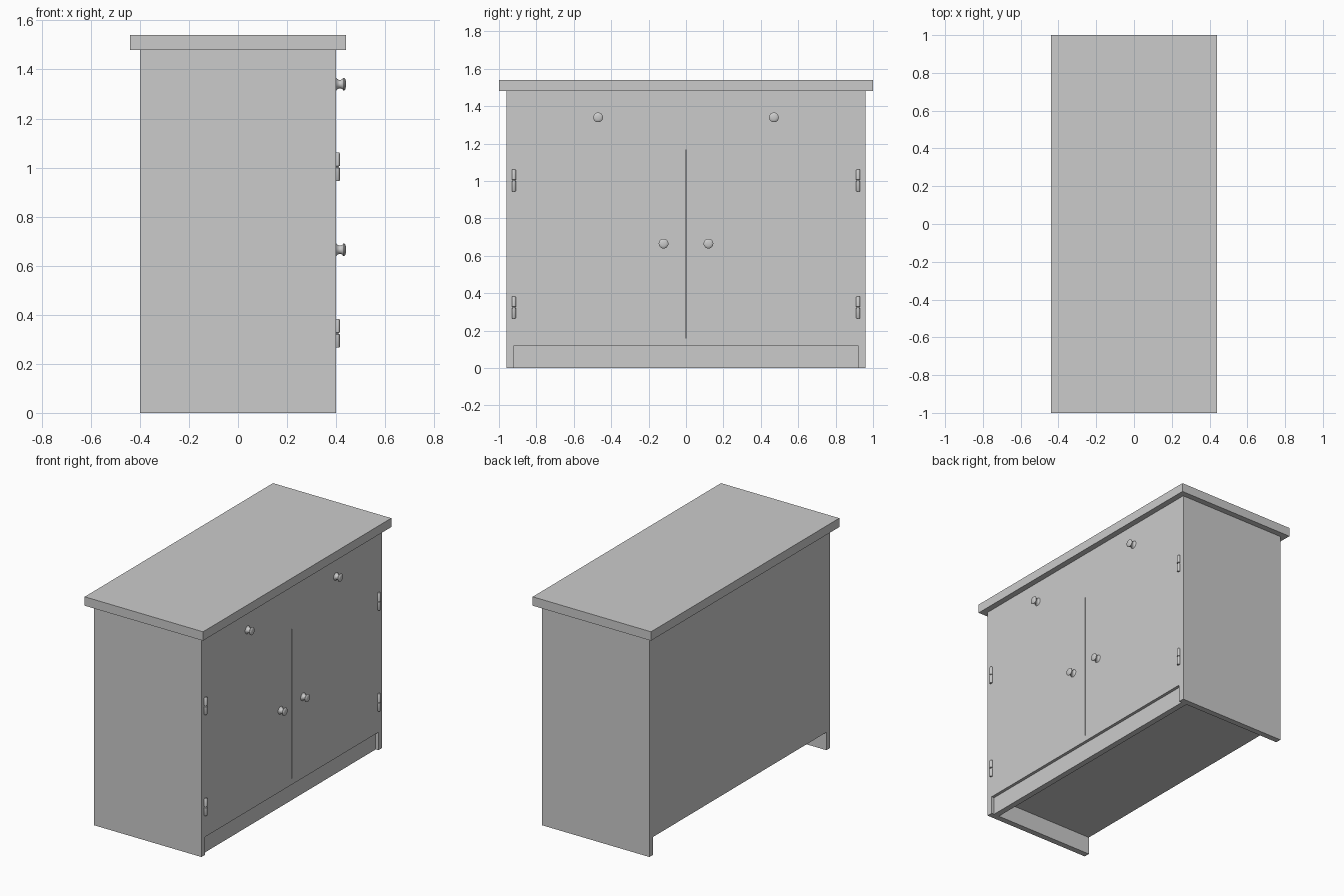
import bpy, bmesh
from math import cos, sin, tau

if "Cube" in bpy.data.objects:
    bpy.data.objects.remove(bpy.data.objects["Cube"])


def box(name, x0, x1, y0, y1, z0, z1):
    me = bpy.data.meshes.new(name)
    bm = bmesh.new()
    bmesh.ops.create_cube(bm, size=1)
    for v in bm.verts:
        v.co = ((x0 + x1) / 2 + v.co.x * (x1 - x0),
                (y0 + y1) / 2 + v.co.y * (y1 - y0),
                (z0 + z1) / 2 + v.co.z * (z1 - z0))
    bm.to_mesh(me)
    bm.free()
    ob = bpy.data.objects.new(name, me)
    bpy.context.collection.objects.link(ob)
    return ob


def lathe(name, profile, origin, axis, n):
    """Turn (radius, height) points around the x or z axis."""
    verts, faces = [], []
    for r, h in profile:
        for i in range(n):
            a, b = r * cos(tau * i / n), r * sin(tau * i / n)
            p = (h, a, b) if axis == 'x' else (a, b, h)
            verts.append([o + c for o, c in zip(origin, p)])
    for k in range(len(profile) - 1):
        for i in range(n):
            j = (i + 1) % n
            faces.append((k * n + i, k * n + j, (k + 1) * n + j, (k + 1) * n + i))
    faces.append(tuple(reversed(range(n))))
    faces.append(tuple(range((len(profile) - 1) * n, len(profile) * n)))
    me = bpy.data.meshes.new(name)
    me.from_pydata(verts, [], faces)
    ob = bpy.data.objects.new(name, me)
    bpy.context.collection.objects.link(ob)
    bpy.ops.object.select_all(action='DESELECT')
    bpy.context.view_layer.objects.active = ob
    ob.select_set(True)
    bpy.ops.object.shade_smooth_by_angle(angle=0.7)
    return ob


F, T = 0.40, 0.04          # front plane and board thickness
W = 0.92                   # inner half width

# Carcass: worktop, back, floor, plinth, front rails
box("worktop", -0.44, 0.44, -1, 1, 1.48, 1.54)
box("back_panel", -F, -F + T, -W, W, 0.12, 1.48)
box("floor_panel", -F + T, F - T, -W, W, 0.12, 0.16)
box("plinth", F - 0.06, F - 0.02, -W, W, 0, 0.12)
box("bottom_rail", F - T, F, -W, W, 0.12, 0.16)
box("middle_rail", F - T, F, -W, W, 1.165, 1.205)
box("top_rail", F - T, F, -W, W, 1.44, 1.48)
box("drawer_divider", F - T, F, -0.02, 0.02, 1.205, 1.44)

knob = [(0.026, 0), (0.021, 0.005), (0.017, 0.012), (0.017, 0.018),
        (0.02, 0.025), (0.026, 0.03), (0.026, 0.033), (0.022, 0.037), (0.012, 0.04)]
hinge = [(0.009, -0.058), (0.011, -0.055), (0.011, -0.004), (0.006, -0.002),
         (0.006, 0.002), (0.011, 0.004), (0.011, 0.055), (0.009, 0.058)]

# Mirrored parts
for side, s in (("left", -1), ("right", 1)):
    def pair(name, x0, x1, a, b, z0, z1):
        box(f"{side}_{name}", x0, x1, min(s * a, s * b), max(s * a, s * b), z0, z1)
    pair("side_panel", -F, F, W, 0.96, 0, 1.48)
    pair("door", F - T, F, 0.003, W, 0.16, 1.165)
    pair("drawer_front", F - T, F, 0.02, W, 1.205, 1.44)
    lathe(f"{side}_drawer_knob", knob, (F, s * 0.47, 1.34), 'x', 24)
    lathe(f"{side}_door_knob", knob, (F, s * 0.12, 0.665), 'x', 24)
    for level, z in (("lower", 0.324), ("upper", 1.003)):
        lathe(f"{side}_{level}_hinge", hinge, (F + 0.004, s * W, z), 'z', 16)
